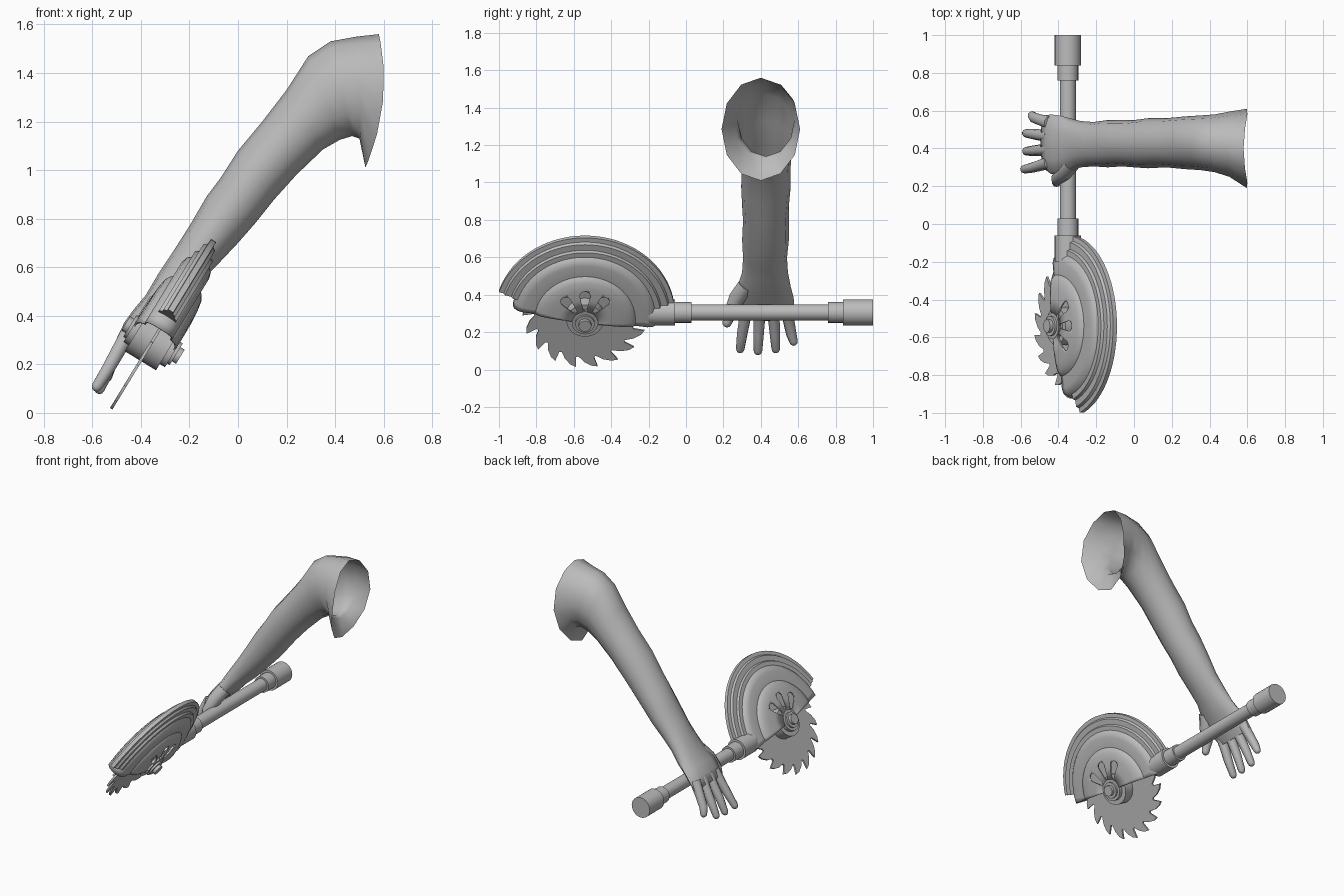
import bpy, bmesh
from math import sin, cos, pi, radians
from mathutils import Vector, Matrix

if "Cube" in bpy.data.objects:
    bpy.data.objects.remove(bpy.data.objects["Cube"])

# One plain grey for everything
grey = bpy.data.materials.new("plain_grey")
grey.use_nodes = True
grey.diffuse_color = (0.5, 0.5, 0.5, 1)
grey.node_tree.nodes["Principled BSDF"].inputs["Base Color"].default_value = (0.5, 0.5, 0.5, 1)

# Saw frame: local X runs along the pole, local Y up the tilted blade, local Z out of its side
UP = Vector((0.52, 0, 0.854)).normalized()
ALONG = Vector((0, 1, 0))
SIDE = ALONG.cross(UP)
SAW = Matrix((ALONG, UP, SIDE)).transposed().to_4x4()
SAW.translation = (-0.35, -0.54, 0.30)


def finish(name, bm, matrix=None, angle=35):
    """Turn a bmesh into a shaded object."""
    bmesh.ops.recalc_face_normals(bm, faces=bm.faces)
    mesh = bpy.data.meshes.new(name)
    bm.to_mesh(mesh)
    bm.free()
    mesh.materials.append(grey)
    obj = bpy.data.objects.new(name, mesh)
    bpy.context.collection.objects.link(obj)
    if matrix:
        obj.matrix_world = matrix
    bpy.ops.object.select_all(action='DESELECT')
    obj.select_set(True)
    bpy.context.view_layer.objects.active = obj
    bpy.ops.object.shade_smooth_by_angle(angle=radians(angle))
    return obj


def loft(name, rings, caps=(True, True), round_section=True, loop=False, matrix=None, angle=35):
    """Skin a row of cross-sections."""
    bm = bmesh.new()
    rows = [[bm.verts.new(p) for p in ring] for ring in rings]
    n = len(rows[0])
    pairs = list(zip(rows, rows[1:])) + ([(rows[-1], rows[0])] if loop else [])
    for a, b in pairs:
        for i in range(n if round_section else n - 1):
            j = (i + 1) % n
            bm.faces.new((a[i], a[j], b[j], b[i]))
    if caps[0]:
        bm.faces.new(rows[0])
    if caps[1]:
        bm.faces.new(rows[-1])
    return finish(name, bm, matrix, angle)


def sweep(name, profile, start, end, steps, closed):
    """Sweep a (radius, offset) profile about the saw axle."""
    rings = []
    for k in range(steps + 1):
        a = radians(start + (end - start) * k / steps)
        rings.append([Vector((r * cos(a), r * sin(a), n)) for r, n in profile])
    return loft(name, rings, (closed, closed), closed, False, SAW)


def mirrored(half):
    return half + [(r, -n) for r, n in reversed(half)]


def cylinder(name, radius, length, matrix, sides=24):
    bm = bmesh.new()
    bmesh.ops.create_cone(bm, cap_ends=True, segments=sides, radius1=radius,
                          radius2=radius, depth=length)
    return finish(name, bm, matrix)


def digit(name, path, radii):
    """Rounded, tapering finger along a path."""
    pts = [Vector(p) for p in path]
    tip = (pts[-1] - pts[-2]).normalized()
    r = radii[-1]
    pts += [pts[-1] + tip * r * 0.6, pts[-1] + tip * r * 0.95]
    radii = list(radii) + [r * 0.8, r * 0.35]
    rings = []
    for i, p in enumerate(pts):
        d = (pts[min(i + 1, len(pts) - 1)] - pts[max(i - 1, 0)]).normalized()
        side = (ALONG - d * ALONG.dot(d)).normalized()
        up = d.cross(side)
        rings.append([p + (side * cos(t) + up * sin(t)) * radii[i]
                      for t in (2 * pi * k / 10 for k in range(10))])
    return loft(name, rings, angle=60)


# Arm: each section is top (x, z), bottom (x, z), y range and forward bulge
sections = [
    ((.58, 1.56), (.525, 1.01), (.19, .61), .045),
    ((.49, 1.55), (.50, 1.13), (.25, .595), .01),
    ((.38, 1.53), (.47, 1.14), (.275, .58), 0),
    ((.29, 1.47), (.42, 1.125), (.285, .575), 0),
    ((.20, 1.33), (.35, 1.085), (.29, .57), 0),
    ((.10, 1.20), (.24, .98), (.30, .56), 0),
    ((0, 1.08), (.15, .88), (.295, .56), 0),
    ((-.07, .97), (.07, .78), (.30, .55), 0),
    ((-.13, .89), (0, .70), (.305, .55), 0),
    ((-.20, .77), (-.08, .615), (.30, .55), 0),
    ((-.27, .66), (-.16, .535), (.305, .54), 0),
    ((-.33, .57), (-.235, .47), (.30, .545), 0),
    ((-.38, .485), (-.30, .40), (.275, .56), 0),
    ((-.43, .425), (-.365, .35), (.26, .575), 0),
    ((-.47, .37), (-.41, .30), (.265, .58), 0),
    ((-.495, .31), (-.45, .26), (.29, .575), 0),
]
rings = []
for top, low, (y0, y1), bulge in sections:
    t, b = Vector((top[0], 0, top[1])), Vector((low[0], 0, low[1]))
    ring = []
    for k in range(12):
        a = 2 * pi * k / 12
        p = (t + b) / 2 + (t - b) / 2 * cos(a)
        p.x += bulge * sin(a) ** 2
        p.y = (y0 + y1) / 2 + (y1 - y0) / 2 * sin(a)
        ring.append(p)
    rings.append(ring)
loft("arm", rings, caps=(False, True), angle=70)

# Fingers and thumb: root y, tip y, tip x, tip z
for name, y0, y1, x, z in (("index_finger", .325, .29, -.58, .11),
                           ("middle_finger", .395, .385, -.57, .10),
                           ("ring_finger", .465, .48, -.57, .11),
                           ("little_finger", .535, .575, -.54, .15)):
    digit(name, [(-.445, y0, .34), (-.485, y0 * .7 + y1 * .3, .27),
                 (-.53, y0 * .3 + y1 * .7, .19), (x, y1, z)], (.036, .031, .028, .023))
digit("thumb", [(-.33, .32, .45), (-.37, .275, .385), (-.405, .24, .31), (-.41, .22, .25)],
      (.045, .045, .035, .025))

# Pole with stepped collars: radius, y start, y end
lay = Matrix.Rotation(pi / 2, 4, 'X')
for name, r, y0, y1 in (("pole", .043, -.2, .95), ("front_collar", .07, -.2, -.06),
                        ("front_sleeve", .055, -.07, .03), ("back_sleeve", .055, .76, .85),
                        ("back_grip", .07, .84, 1.0)):
    cylinder(name, r, y1 - y0, Matrix.Translation((-.35, (y0 + y1) / 2, .305)) @ lay)

# Toothed blade
bm = bmesh.new()
outline = []
teeth = 18
for k in range(teeth):
    for r, step in ((.275, 0), (.268, .12), (.30, .45), (.325, .8), (.335, 1.08)):
        a = 2 * pi * (k + step) / teeth
        outline.append(bm.verts.new((r * cos(a), r * sin(a), -.006)))
face = bm.faces.new(outline)
moved = bmesh.ops.extrude_face_region(bm, geom=[face])
bmesh.ops.translate(bm, vec=(0, 0, .012),
                    verts=[v for v in moved["geom"] if isinstance(v, bmesh.types.BMVert)])
finish("saw_blade", bm, SAW)

# Guard rim and domed cover
sweep("guard_rim", mirrored([(.36, .042), (.405, .042), (.412, .028), (.447, .028),
                             (.455, .014), (.48, .012)]), 8, 163, 32, True)
cover = sweep("blade_cover", mirrored([(.07, .096), (.14, .095), (.20, .09), (.24, .083),
                                       (.262, .07), (.268, .062), (.335, .062), (.36, .055),
                                       (.378, .035), (.385, .012)]), -8, 172, 36, False)
shell = cover.modifiers.new("thickness", 'SOLIDIFY')
shell.thickness = .008
shell.offset = 0

# Teardrop openings through the cover
for k, degrees in enumerate((52, 90, 128)):
    rings = []
    for z in (-.2, .2):
        turn = Matrix.Rotation(radians(degrees - 90), 4, 'Z')
        ring = [Vector((.012 * cos(t), .085 + .012 * sin(t), z)) for t in (pi, 1.5 * pi, 2 * pi)]
        ring += [Vector((.028 * cos(t), .165 + .028 * sin(t), z))
                 for t in (pi * i / 8 for i in range(9))]
        rings.append([turn @ p for p in ring])
    cutter = loft("opening_cutter_%d" % k, rings, matrix=SAW)
    cutter.hide_render = True
    cutter.hide_set(True)
    cut = cover.modifiers.new("opening", 'BOOLEAN')
    cut.operation = 'DIFFERENCE'
    cut.solver = 'EXACT'
    cut.object = cutter

# Stepped hub and axle
for name, r, half in (("hub_disc", .10, .075), ("hub_ring", .07, .10),
                      ("hub_step", .052, .112), ("axle", .034, .132)):
    cylinder(name, r, half * 2, SAW)
